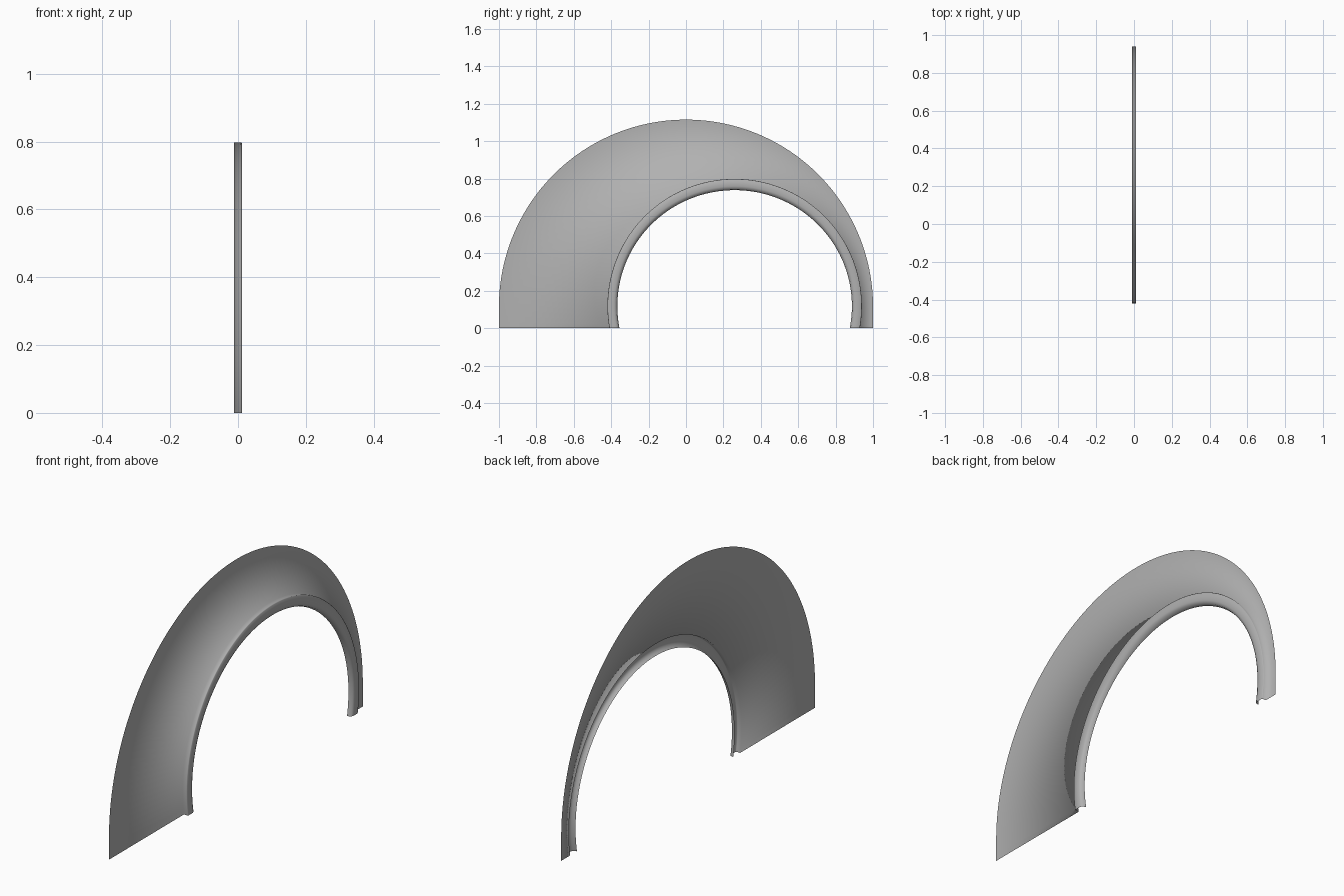
import bpy, bmesh
from math import sin, cos, asin, pi

if "Cube" in bpy.data.objects:
    bpy.data.objects.remove(bpy.data.objects["Cube"])

N = 96              # segments along the arch
CY, CZ = 0.26, 0.118  # centre of the wheel opening
BACK = -0.0115

# rolled lip cross-section: (y radius, z radius, x), panel edge to opening edge
LIP = [(0.68, 0.68, BACK), (0.68, 0.68, 0.009), (0.677, 0.677, 0.0115),
       (0.645, 0.641, 0.0115), (0.632, 0.625, 0.007), (0.627, 0.62, BACK)]


def lip_point(t, ry, rz, x):
    a0 = -asin(CZ / rz)
    a = a0 + t * (pi - 2 * a0)
    return (x, CY + ry * cos(a), CZ + rz * sin(a))


def outer_point(t):
    h = 0.115
    a0 = -asin(h)
    a = a0 + t * (pi - 2 * a0)
    y = cos(a) if sin(a) > 0 else (1 if t < 0.5 else -1)
    return (BACK, y, max(0.0, h + sin(a)))


# flat arch panel flowing into the raised lip
bm = bmesh.new()
rows = []
for i in range(N + 1):
    t = i / N
    pts = [outer_point(t)] + [lip_point(t, *p) for p in LIP]
    rows.append([bm.verts.new(p) for p in pts])
for a, b in zip(rows, rows[1:]):
    for j in range(len(a) - 1):
        f = bm.faces.new((a[j], b[j], b[j + 1], a[j + 1]))
        f.smooth = True

mesh = bpy.data.meshes.new("wheel_arch_panel")
bm.to_mesh(mesh)
bm.free()
obj = bpy.data.objects.new("wheel_arch_panel", mesh)
bpy.context.collection.objects.link(obj)

# dark grey finish
mat = bpy.data.materials.new("dark_grey")
mat.diffuse_color = (0.44, 0.44, 0.44, 1)
mat.use_nodes = True
mat.node_tree.nodes["Principled BSDF"].inputs["Base Color"].default_value = mat.diffuse_color
mesh.materials.append(mat)
